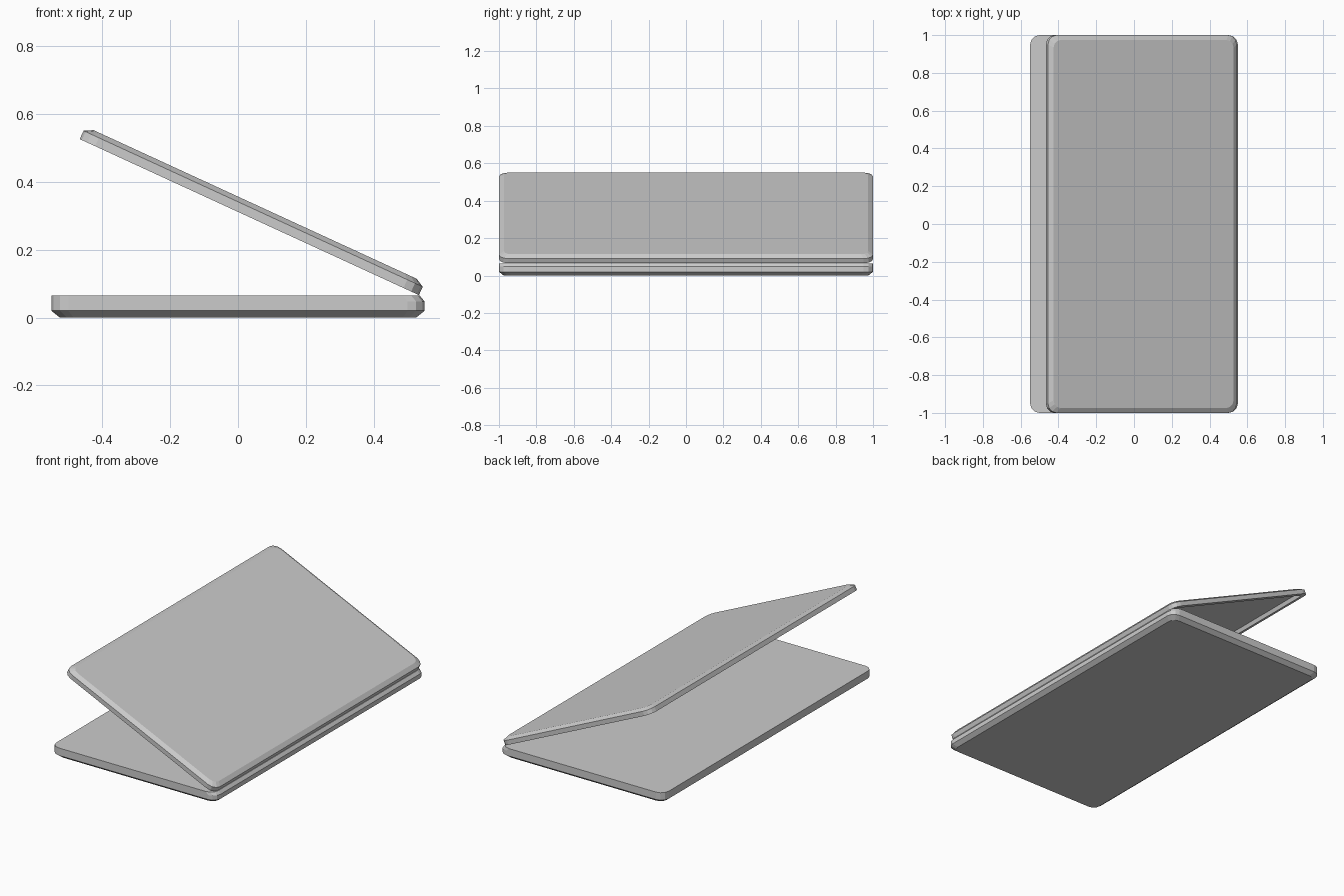
import bpy, bmesh, math
from mathutils import Matrix

if "Cube" in bpy.data.objects:
    bpy.data.objects.remove(bpy.data.objects["Cube"])


def outline(x0, x1, y1, r, seg=3):
    """Rounded rectangle, counter-clockwise seen from above."""
    pts = []
    corners = [(x1 - r, y1 - r, 0), (x0 + r, y1 - r, 90),
               (x0 + r, -y1 + r, 180), (x1 - r, -y1 + r, 270)]
    for cx, cy, start in corners:
        for i in range(seg + 1):
            a = math.radians(start + 90 * i / seg)
            pts.append((cx + r * math.cos(a), cy + r * math.sin(a)))
    return pts


def loft(name, rings, matrix=Matrix()):
    """Rings of (z, x0, x1, half_y, radius), skinned in order and capped."""
    bm = bmesh.new()
    loops = [[bm.verts.new((x, y, z)) for x, y in outline(x0, x1, y1, r)]
             for z, x0, x1, y1, r in rings]
    n = len(loops[0])
    for a, b in zip(loops, loops[1:]):
        for i in range(n):
            j = (i + 1) % n
            bm.faces.new((a[i], a[j], b[j], b[i]))
    bm.faces.new(loops[0][::-1])
    bm.faces.new(loops[-1])
    bmesh.ops.recalc_face_normals(bm, faces=bm.faces)
    me = bpy.data.meshes.new(name)
    bm.to_mesh(me)
    bm.free()
    ob = bpy.data.objects.new(name, me)
    ob.matrix_world = matrix
    bpy.context.collection.objects.link(ob)
    return ob


# Base slab: chamfered underside, small relief on the hinge edge
loft("base", [
    (0.000, -0.525, 0.525, 0.975, 0.04),
    (0.020, -0.55, 0.55, 1.0, 0.05),
    (0.047, -0.55, 0.55, 1.0, 0.05),
    (0.065, -0.55, 0.535, 1.0, 0.05),
])

# Lid: recessed screen inside, thin rim, chamfered outer face; origin at hinge
hinge = Matrix.Translation((0.533, 0, 0.066)) @ Matrix.Rotation(math.radians(24.7), 4, 'Y')
loft("lid", [
    (0.024, -1.07, -0.03, 0.97, 0.03),
    (0.000, -1.07, -0.03, 0.97, 0.03),
    (0.000, -1.10, 0.0, 1.0, 0.05),
    (0.027, -1.10, 0.0, 1.0, 0.05),
    (0.041, -1.074, -0.026, 0.974, 0.04),
], hinge)
